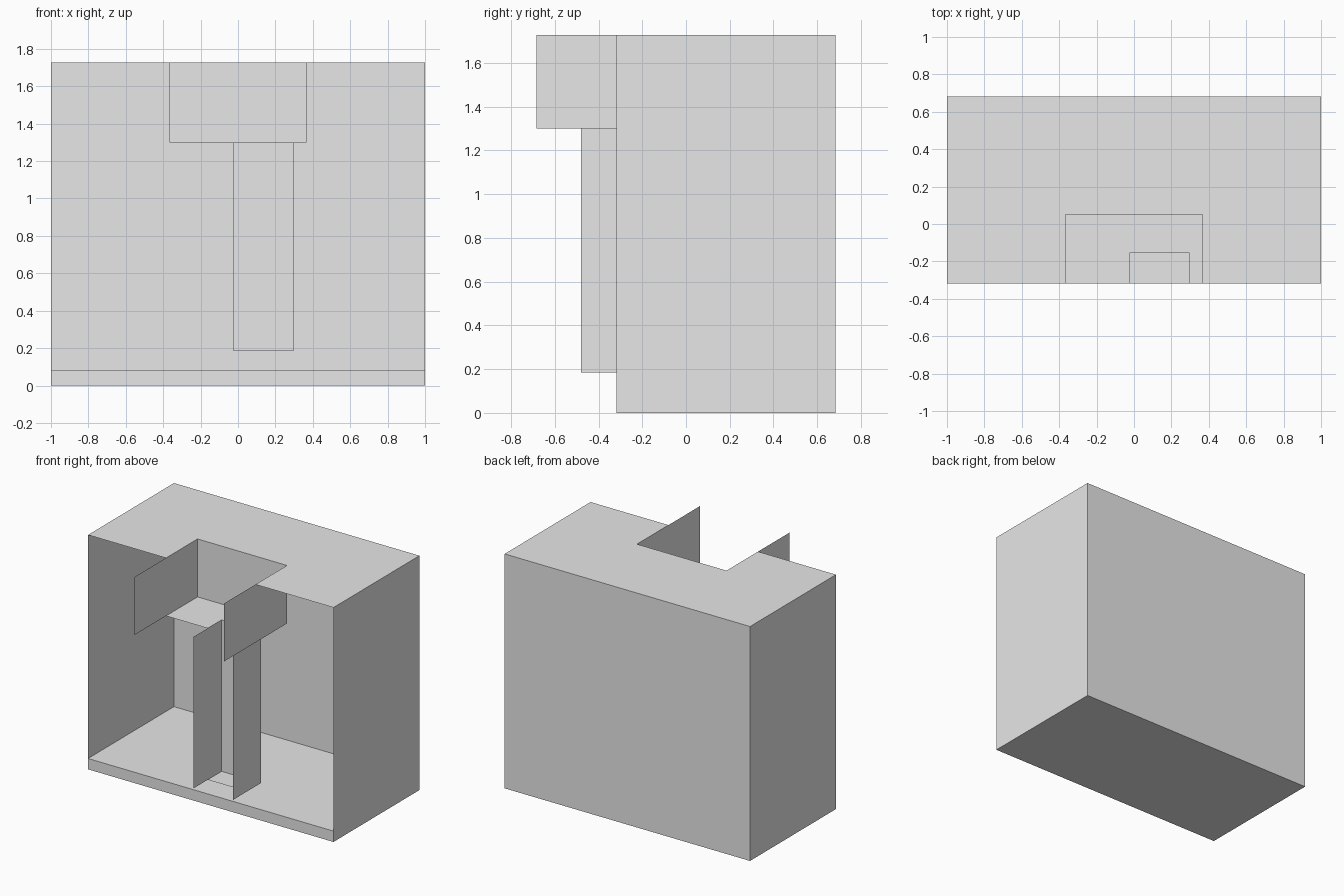
import bpy
import bmesh

cube = bpy.data.objects.get("Cube")
if cube:
    bpy.data.objects.remove(cube, do_unlink=True)

grey = bpy.data.materials.new("light_grey")
grey.use_nodes = True
colour = (0.8, 0.8, 0.8, 1)
grey.diffuse_color = colour
grey.node_tree.nodes["Principled BSDF"].inputs["Base Color"].default_value = colour

# Main dimensions
W, FRONT, BACK, TOP, PLINTH = 1.0, -0.317, 0.683, 1.727, 0.08
# Recesses: left x, right x, front of side panels, back, bottom, top
UPPER = (-0.365, 0.365, -0.683, 0.05, 1.3, TOP)
LOWER = (-0.025, 0.296, -0.48, -0.155, 0.184, 1.3)


def sheets(name, polygons):
    """Make one object of thin flat sheets."""
    bm = bmesh.new()
    for points in polygons:
        bm.faces.new([bm.verts.new(p) for p in points])
    bmesh.ops.remove_doubles(bm, verts=bm.verts, dist=0.0001)
    mesh = bpy.data.meshes.new(name)
    bm.to_mesh(mesh)
    bm.free()
    mesh.materials.append(grey)
    obj = bpy.data.objects.new(name, mesh)
    bpy.context.collection.objects.link(obj)
    return obj


def flat(x0, x1, y0, y1, z):
    return [(x0, y0, z), (x1, y0, z), (x1, y1, z), (x0, y1, z)]


def across(x0, x1, y, z0, z1):
    return [(x0, y, z0), (x1, y, z0), (x1, y, z1), (x0, y, z1)]


def side(x, y0, y1, z0, z1):
    return [(x, y0, z0), (x, y1, z0), (x, y1, z1), (x, y0, z1)]


def notched(x0, x1, y1, z, notch):
    """Flat sheet with a notch cut into its front edge."""
    a, b, _, n, _, _ = notch
    outline = [(x0, FRONT), (a, FRONT), (a, n), (b, n), (b, FRONT),
               (x1, FRONT), (x1, y1), (x0, y1)]
    return [(x, y, z) for x, y in outline]


# Outer shell, open at the front
sheets("right_wall", [side(-W, FRONT, BACK, 0, TOP)[::-1]])
sheets("left_wall", [side(W, FRONT, BACK, 0, TOP)])
sheets("back_wall", [across(-W, W, BACK, 0, TOP)[::-1]])
sheets("roof", [notched(-W, W, BACK, TOP, UPPER)])

# Low plinth with the inner floor on top
sheets("plinth", [flat(-W, W, FRONT, BACK, 0)[::-1],
                  across(-W, W, FRONT, 0, PLINTH),
                  flat(-W, W, FRONT, BACK, PLINTH)])

# Recess walls, whose side panels project past the front
for label, (x0, x1, y0, y1, z0, z1) in (("upper", UPPER), ("lower", LOWER)):
    sheets(label + "_recess_back", [across(x0, x1, y1, z0, z1)])
    sheets(label + "_right_panel", [side(x0, y0, y1, z0, z1)])
    sheets(label + "_left_panel", [side(x1, y0, y1, z0, z1)[::-1]])

# Recess floors; the upper one opens into the lower recess
sheets("upper_recess_floor", [notched(UPPER[0], UPPER[1], UPPER[3], UPPER[4], LOWER)])
sheets("lower_recess_floor", [flat(LOWER[0], LOWER[1], FRONT, LOWER[3], LOWER[4])])
